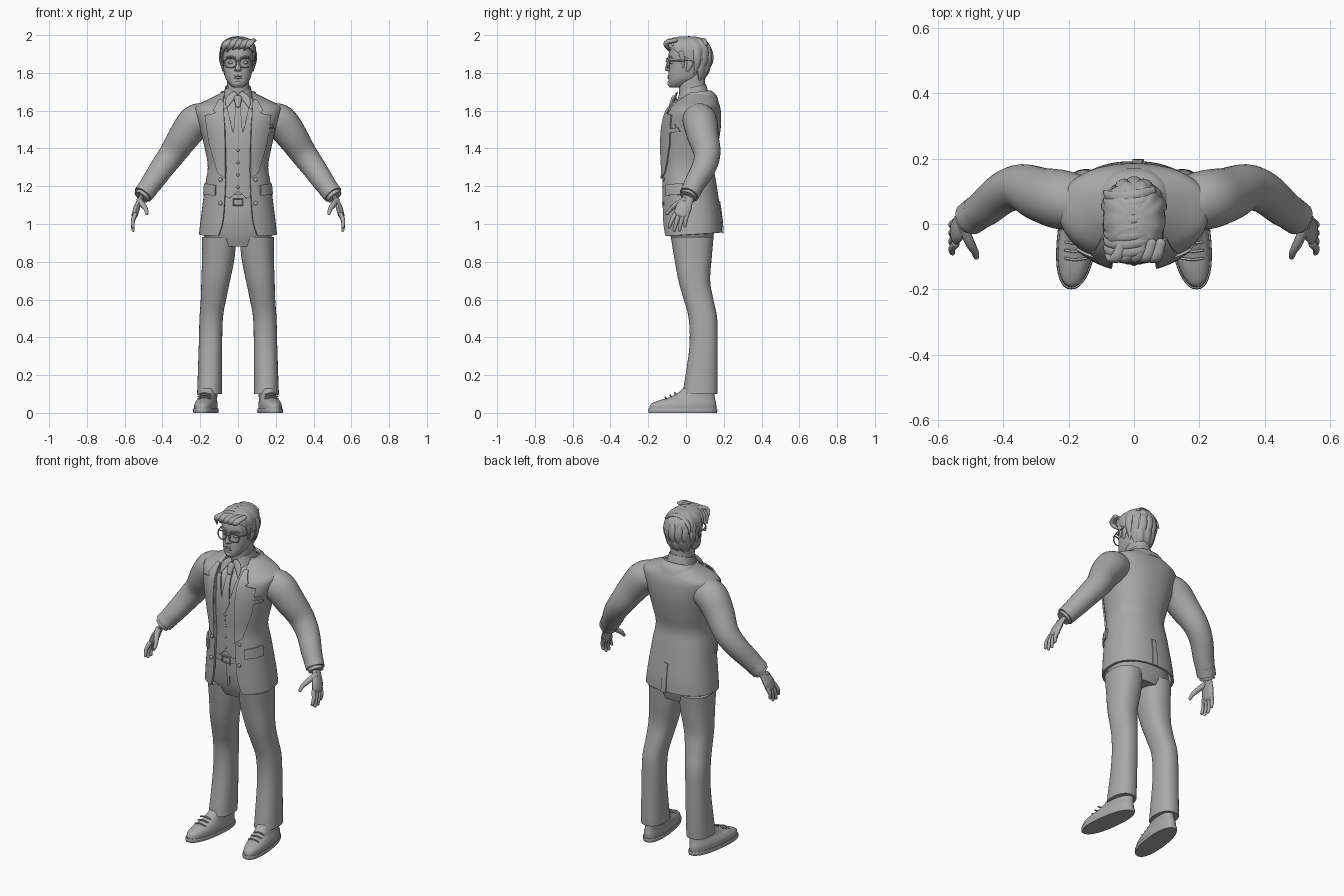
import bpy, bmesh, math
from mathutils import Vector

if "Cube" in bpy.data.objects:
    bpy.data.objects.remove(bpy.data.objects["Cube"])

grey = bpy.data.materials.new("plain_grey")
grey.use_nodes = True
grey.diffuse_color = (0.4, 0.4, 0.4, 1)
grey.node_tree.nodes["Principled BSDF"].inputs["Base Color"].default_value = (0.4, 0.4, 0.4, 1)
P = 2.3  # squareness of cross-sections


def finish(name, bm, mirror=False, thick=0, offset=-1, recalc=True):
    if recalc:
        bmesh.ops.recalc_face_normals(bm, faces=bm.faces)
    mesh = bpy.data.meshes.new(name)
    bm.to_mesh(mesh)
    bm.free()
    ob = bpy.data.objects.new(name, mesh)
    bpy.context.collection.objects.link(ob)
    mesh.materials.append(grey)
    if thick:
        mod = ob.modifiers.new("thickness", 'SOLIDIFY')
        mod.thickness, mod.offset = thick, offset
    if mirror:
        ob.modifiers.new("mirror", 'MIRROR').use_mirror_merge = False
    bpy.ops.object.select_all(action='DESELECT')
    ob.select_set(True)
    bpy.context.view_layer.objects.active = ob
    bpy.ops.object.convert(target='MESH')
    bpy.ops.object.shade_smooth_by_angle(angle=math.radians(40))
    return ob


def smooth(rows, steps=5):
    """Catmull-Rom samples through rows of numbers."""
    out, n = [], len(rows)
    for i in range(n - 1):
        quad = [rows[max(i - 1, 0)], rows[i], rows[i + 1], rows[min(i + 2, n - 1)]]
        for k in range(steps):
            t = k / steps
            out.append([b + .5 * t * (c - a + t * (2*a - 5*b + 4*c - d + t * (3*(b - c) + d - a)))
                        for a, b, c, d in zip(*quad)])
    return out + [list(rows[-1])]


def power(v, e):
    return math.copysign(abs(v) ** e, v)


def skin(bm, loops, closed, caps=True):
    n = len(loops[0])
    for lo, hi in zip(loops, loops[1:]):
        for j in range(n if closed else n - 1):
            k = (j + 1) % n
            bm.faces.new((lo[j], lo[k], hi[k], hi[j]))
    if caps:
        bm.faces.new(loops[0][::-1])
        bm.faces.new(loops[-1])


def loft(name, rings, n=40, opened=False, tilt=0, skew=0, wave=None, **kw):
    """Upright form; ring = z, front y, back y, half width, centre x, opening angle."""
    bm, loops = bmesh.new(), []
    for z, f, b, rx, cx, a in smooth(rings):
        loop = []
        for j in range(n + 1 if opened else n):
            t = a + (2 * math.pi - 2 * a) * j / n
            x = cx + rx * power(math.sin(t), 2 / P)
            y = (f + b) / 2 - (b - f) / 2 * power(math.cos(t), 2 / P)
            g = 1 + (wave(t, z) if wave else 0)
            loop.append(bm.verts.new((cx + (x - cx) * g - skew * y, y * g, z + tilt * (y - (f + b) / 2))))
        loops.append(loop)
    skin(bm, loops, not opened, not opened)
    return finish(name, bm, recalc=not opened, **kw)


def surf(rings, x, z, side=-1):
    """Depth of a loft's surface at x, z."""
    rows = smooth(rings)
    lo, hi = rows[0], rows[0]
    for lo, hi in zip(rows, rows[1:]):
        if hi[0] >= z:
            break
    t = min(max((z - lo[0]) / (hi[0] - lo[0]), 0), 1)
    _, f, b, rx, cx, _ = [p + (q - p) * t for p, q in zip(lo, hi)]
    u = min(abs(x - cx) / rx, .99)
    return (f + b) / 2 + side * (b - f) / 2 * (1 - u ** P) ** (1 / P)


def plate(name, outline, rings, off=.002, thick=.008, side=-1, **kw):
    """Flat outline in x, z draped over a loft."""
    bm = bmesh.new()
    bm.faces.new([bm.verts.new((x, 0, z)) for x, z in outline])
    for axis in (0, 2):
        lo, hi = min(v.co[axis] for v in bm.verts), max(v.co[axis] for v in bm.verts)
        n = int((hi - lo) / .02) + 1
        for i in range(1, n):
            co, no = Vector(), Vector()
            co[axis], no[axis] = lo + (hi - lo) * i / n, 1
            bmesh.ops.bisect_plane(bm, geom=bm.verts[:] + bm.edges[:] + bm.faces[:], plane_co=co, plane_no=no)
    for v in bm.verts:
        v.co.y = surf(rings, v.co.x, v.co.z, side) + side * off
    bm.normal_update()
    if sum(f.normal.y * f.calc_area() for f in bm.faces) * side < 0:
        bmesh.ops.reverse_faces(bm, faces=bm.faces)
    return finish(name, bm, thick=thick, offset=1, recalc=False, **kw)


def tube(name, pts, flat=1, side=(0, 1, 0), round_ends=True, loop=False, n=14, steps=5, **kw):
    """Tapered tube through points x, y, z, radius; flat thins it across the side axis."""
    rows = smooth(pts + pts[:1] if loop else pts, steps)
    if loop:
        rows.pop()
    pos, rad, m = [Vector(r[:3]) for r in rows], [max(r[3], .0005) for r in rows], len(rows)
    tan = [(pos[(i + 1) % m if loop else min(i + 1, m - 1)] - pos[i - 1 if loop else max(i - 1, 0)]).normalized()
           for i in range(m)]
    if round_ends and not loop:
        for e, s in ((0, -1), (-1, 1)):
            p, r, t = pos[e], rad[e], tan[e]
            for d, g in ((.45, .87), (.8, .55), (.95, .2)):
                at = 0 if s < 0 else len(pos)
                pos.insert(at, p + t * s * r * d * max(flat, .5))
                rad.insert(at, r * g)
                tan.insert(at, t)
    bm, loops = bmesh.new(), []
    for p, r, t in zip(pos, rad, tan):
        s = Vector(side)
        s = (s - t * s.dot(t)).normalized()
        w = t.cross(s)
        loops.append([bm.verts.new(p + s * r * math.cos(a) + w * r * flat * math.sin(a))
                      for a in (2 * math.pi * j / n for j in range(n))])
    skin(bm, loops + loops[:1] if loop else loops, True, not loop)
    return finish(name, bm, **kw)


def ball(name, at, size, **kw):
    bm = bmesh.new()
    bmesh.ops.create_uvsphere(bm, u_segments=16, v_segments=10, radius=1)
    for v in bm.verts:
        v.co = Vector(at) + v.co * Vector(size)
    return finish(name, bm, **kw)


# Jacket shell, open down the front (z, front, back, half width, opening half width)
cut = [(.945, -.125, .192, .207, .105), (1.03, -.13, .187, .197, .08), (1.2, -.132, .162, .175, .068),
       (1.3, -.132, .148, .16, .066), (1.4, -.135, .168, .176, .068), (1.5, -.13, .184, .2, .07),
       (1.58, -.112, .185, .225, .075), (1.625, -.085, .177, .222, .08), (1.66, -.05, .162, .155, .078),
       (1.69, -.01, .138, .095, .07)]
jacket = [(z, f, b, r, 0, math.asin((w / r) ** (P / 2))) for z, f, b, r, w in cut]
loft("jacket_body", jacket, n=64, opened=True, tilt=.06, thick=.012)
shirt = [(z, f + .022, b - .02, r - .02, 0, 0) for z, f, b, r, w in cut[2:]]
loft("shirt_body", shirt)
plate("lapel", [(.078, 1.655), (.1, 1.655), (.13, 1.6), (.118, 1.585), (.172, 1.575), (.15, 1.43),
                (.105, 1.27), (.066, 1.24), (.066, 1.4), (.07, 1.52)], jacket, mirror=True)
loft("jacket_collar", [(1.64, -.05, .172, .125, 0, .9), (1.675, -.02, .158, .108, 0, .85),
                       (1.7, .0, .132, .09, 0, .8)], opened=True, tilt=.12, thick=.012)
plate("pocket_flap", [(.115, 1.205), (.172, 1.215), (.178, 1.155), (.118, 1.15)], jacket, off=.001, mirror=True)
plate("breast_pocket", [(.13, 1.475), (.19, 1.49), (.19, 1.512), (.13, 1.497)], jacket)
plate("pocket_square", [(.14, 1.505), (.185, 1.515), (.185, 1.53), (.165, 1.522), (.15, 1.528)], jacket, thick=.005)
plate("back_vent", [(-.004, .95), (.03, .95), (.022, 1.12), (-.004, 1.12)], jacket, thick=.005, side=1)
for z in (1.235, 1.11):
    ball("jacket_button", (.093, surf(jacket, .093, z) - .004, z), (.011, .006, .011), mirror=True)

# Waistcoat, tie and shirt collar
plate("waistcoat", [(.0, 1.43), (.03, 1.5), (.055, 1.61), (.11, 1.6), (.11, 1.17), (.045, 1.135), (0, 1.175)],
      shirt, thick=.007, mirror=True)
for i in range(4):
    z = 1.39 - .065 * i
    ball("waistcoat_button", (0, surf(shirt, 0, z) - .01, z), (.008, .006, .008))
plate("tie_blade", [(-.012, 1.63), (.012, 1.63), (.026, 1.46), (0, 1.4), (-.026, 1.46)], shirt, off=.003, thick=.009)
tube("tie_knot", [(0, -.062, 1.668, .022), (0, -.083, 1.625, .013)], flat=.65, side=(1, 0, 0))
loft("shirt_collar", [(1.64, -.055, .125, .088, 0, .12), (1.69, -.042, .115, .075, 0, .14),
                      (1.725, -.03, .105, .068, 0, .2)], opened=True, tilt=.25, thick=.006)
tube("collar_point", [(.015, -.05, 1.69, .016), (.045, -.063, 1.66, .02), (.06, -.085, 1.615, .003)],
     flat=.3, side=(1, 0, 0), mirror=True)

# Trousers and belt
hips = [(.88, -.06, .13, .13, 0, 0), (.95, -.085, .148, .185, 0, 0), (1.05, -.1, .15, .175, 0, 0),
        (1.16, -.1, .14, .155, 0, 0)]
loft("trouser_hips", hips)
loft("trouser_leg", [(.1, -.018, .165, .066, .151, 0), (.14, -.012, .167, .065, .15, 0),
                     (.35, .018, .168, .062, .146, 0), (.5, .014, .165, .062, .142, 0),
                     (.6, -.012, .145, .067, .13, 0), (.7, -.04, .128, .076, .118, 0),
                     (.82, -.062, .136, .086, .104, 0), (.93, -.08, .146, .09, .1, 0)], mirror=True)
loft("belt", [(1.1, -.108, .15, .165, 0, 0), (1.135, -.108, .15, .162, 0, 0)])
for s in (-1, 1):
    tube("buckle_bar", [(-.026, -.113, 1.1175 + s * .017, .004), (.026, -.113, 1.1175 + s * .017, .004)])
    tube("buckle_side", [(s * .026, -.113, 1.1, .004), (s * .026, -.113, 1.135, .004)])
plate("trouser_fly", [(-.003, .95), (.012, .97), (.018, 1.1), (-.003, 1.1)], hips, thick=.004)

# Shoes, toes turned slightly out
loft("shoe_sole", [(0, -.198, .163, .061, .168, 0), (.012, -.2, .166, .063, .168, 0),
                   (.022, -.198, .164, .061, .168, 0)], skew=.12, mirror=True)
loft("shoe_upper", [(.02, -.194, .16, .057, .168, 0), (.045, -.187, .16, .056, .168, 0),
                    (.064, -.15, .156, .051, .166, 0), (.08, -.095, .153, .046, .163, 0),
                    (.105, -.045, .15, .043, .16, 0), (.13, -.015, .15, .042, .158, 0)], skew=.12, mirror=True)
for i in range(3):
    y, z = -.105 + .025 * i, .08 + .011 * i
    tube("shoe_lace", [(.145, y, z - .004, .004), (.18, y - .004, z + .004, .004), (.21, y, z - .004, .004)], mirror=True)

# Sleeves
tube("sleeve", [(.17, .065, 1.555, .085), (.225, .075, 1.54, .091), (.285, .09, 1.465, .083),
                (.345, .112, 1.375, .071), (.4, .095, 1.3, .064), (.455, .05, 1.22, .057),
                (.5, .02, 1.16, .049)], n=28, round_ends=False, mirror=True)
tube("sleeve_cuff", [(.476, .036, 1.19, .054), (.503, .016, 1.155, .052)], n=28, round_ends=False, mirror=True)
tube("shirt_cuff", [(.49, .025, 1.17, .043), (.513, .01, 1.142, .042)], n=24, round_ends=False, mirror=True)
for i in range(3):
    ball("sleeve_button", (.462 + .009 * i, .094 - .007 * i, 1.225 - .014 * i), (.007, .006, .007), mirror=True)

# Hands
tube("palm", [(.5, .022, 1.16, .03), (.52, .006, 1.125, .032), (.536, -.012, 1.085, .042),
              (.546, -.026, 1.05, .04)], flat=.42, mirror=True)
for y, tip, z in ((-.06, -.088, .985), (-.038, -.062, .967), (-.015, -.034, .968), (.006, -.006, .99)):
    tube("finger", [(.545, y, 1.05, .0125), (.557, (y + tip) / 2 - .002, (1.05 + z) / 2, .011),
                    (.555, tip, z, .0085)], n=10, mirror=True)
tube("thumb", [(.522, -.01, 1.125, .016), (.503, -.055, 1.1, .015), (.488, -.082, 1.078, .012),
               (.482, -.1, 1.055, .009)], n=10, mirror=True)

# Head and neck
loft("neck", [(1.6, -.03, .12, .07, 0, 0), (1.68, -.035, .105, .06, 0, 0), (1.8, -.045, .1, .06, 0, 0)])
head = [(1.722, -.085, -.02, .022, 0, 0), (1.735, -.093, .01, .04, 0, 0), (1.765, -.093, .06, .063, 0, 0),
        (1.8, -.092, .095, .073, 0, 0), (1.85, -.087, .115, .08, 0, 0), (1.9, -.092, .12, .082, 0, 0),
        (1.95, -.075, .105, .07, 0, 0), (1.98, -.035, .07, .035, 0, 0)]
loft("head", head)
tube("nose", [(0, -.084, 1.868, .008), (0, -.092, 1.845, .011), (0, -.099, 1.822, .014)], mirror=False)
ball("nostril", (.011, -.092, 1.816), (.009, .011, .008), mirror=True)
for z, r in ((1.783, .005), (1.774, .006)):
    tube("lip", [(-.025, -.087, z, .002), (0, -.093, z, r), (.025, -.087, z, .002)], n=10)
ball("chin", (0, -.081, 1.743), (.025, .018, .016))
ball("eye", (.036, -.072, 1.855), (.016, .013, .009), mirror=True)
tube("eyebrow", [(.014, -.089, 1.88, .004), (.04, -.087, 1.887, .006), (.063, -.074, 1.88, .003)], flat=.7, mirror=True)
tube("ear", [(.082, .022, 1.87, .016), (.084, .02, 1.845, .016), (.079, .008, 1.812, .009)], flat=.5, mirror=True)

# Glasses
tube("glasses_rim", [(.039 + .031 * power(math.cos(a), .8), -.101 + .012 * max(0, math.cos(a)),
                      1.853 + .025 * power(math.sin(a), .8), .0035)
                     for a in (math.pi * i / 8 for i in range(16))], loop=True, n=8, steps=3, mirror=True)
tube("glasses_bridge", [(-.01, -.101, 1.858, .003), (0, -.105, 1.863, .003), (.01, -.101, 1.858, .003)], n=8)
tube("glasses_temple", [(.07, -.09, 1.862, .0035), (.086, -.04, 1.864, .0035), (.09, .025, 1.866, .0035)], n=8, mirror=True)

# Hair cap with combed grooves, then swept locks
cap = [(1.755, -.06, .088, .066, 0, 2.25), (1.8, -.08, .118, .083, 0, 2.0), (1.85, -.085, .131, .091, 0, 1.75),
       (1.89, -.096, .134, .094, 0, 1.35), (1.925, -.1, .132, .094, 0, .8), (1.95, -.098, .124, .087, 0, .25),
       (1.975, -.075, .1, .067, 0, .02), (1.99, -.035, .06, .035, 0, .01), (1.993, -.005, .03, .01, 0, 0)]
loft("hair_cap", cap, n=72, opened=True, wave=lambda t, z: .025 * math.sin(13 * t + 30 * z), thick=.012)
for i in range(8):
    y = -.085 + .024 * i
    top = 1.986 - 1.4 * (y - .005) ** 2
    tube("top_lock", [(.06, y + .02, top - .026, .012), (.02, y + .008, top - .004, .017),
                      (-.035, y, top - .008, .018), (-.08, y + .005, top - .045, .014),
                      (-.092, y + .018, top - .085, .004)], flat=.6)
for x, drop in ((-.07, 1.9), (-.04, 1.912), (-.01, 1.922), (.02, 1.925), (.048, 1.918)):
    tube("fringe_lock", [(x + .035, -.055, 1.972, .015), (x + .02, -.098, 1.963, .019),
                         (x, -.105, 1.943, .016), (x - .018, -.092 + abs(x) * .3, drop, .003)], flat=.7, side=(1, 0, 0))
for i in range(7):
    a = -1.2 + .4 * i
    s, c = math.sin(a), math.cos(a)
    tube("back_lock", [(.05 * s, .02 + .075 * c, 1.972, .015), (.088 * s, .02 + .107 * c, 1.915, .022),
                       (.09 * s, .02 + .11 * c, 1.855, .02), (.072 * s, .015 + .085 * c, 1.79, .004)],
         flat=.6, side=(c, -s, 0))
tube("sideburn", [(.084, -.025, 1.91, .016), (.084, -.018, 1.87, .012), (.079, -.016, 1.825, .004)], flat=.5, mirror=True)
